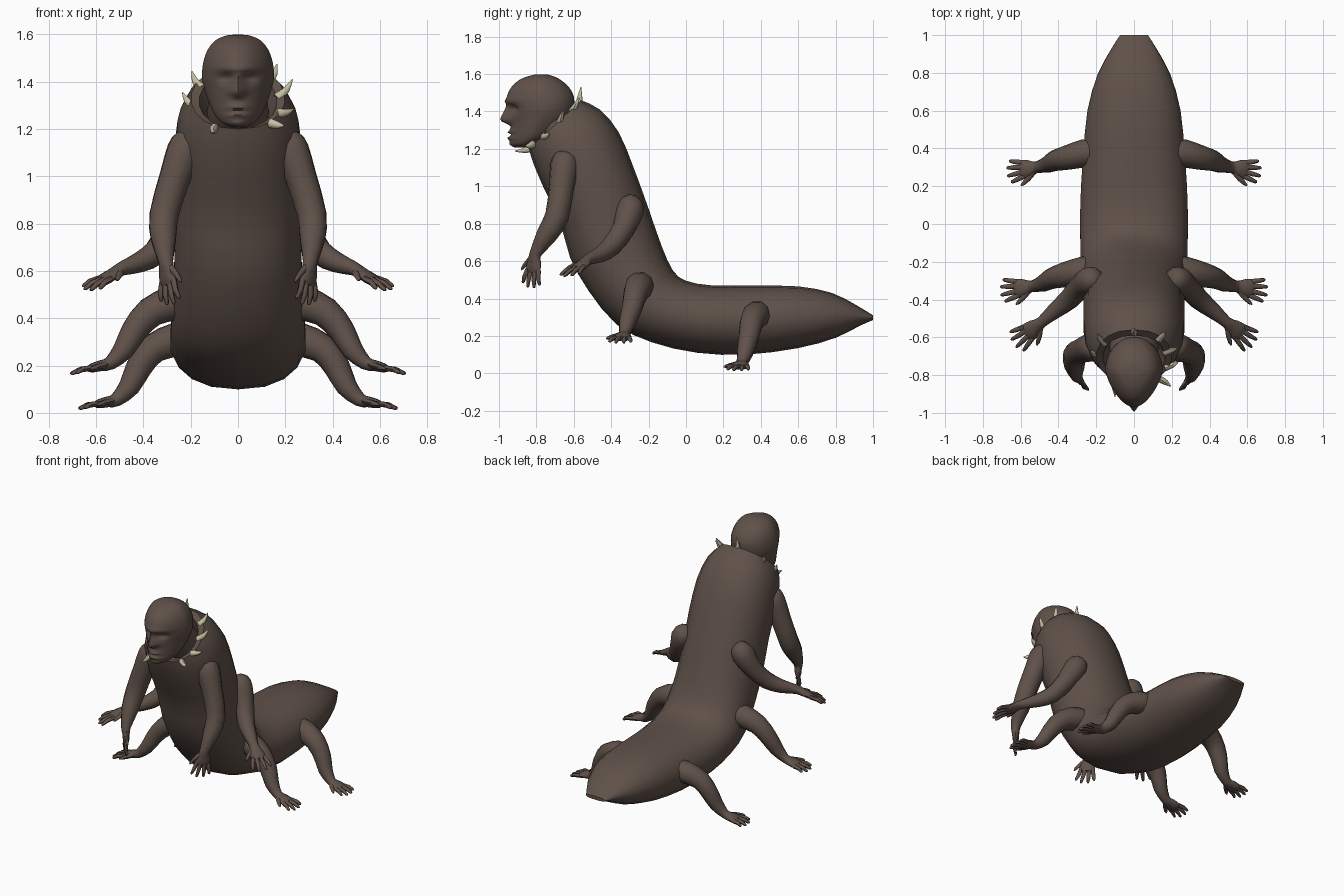
import bpy, bmesh, math
from mathutils import Vector

if "Cube" in bpy.data.objects:
    bpy.data.objects.remove(bpy.data.objects["Cube"])


def material(name, rgb):
    m = bpy.data.materials.new(name)
    m.diffuse_color = (*rgb, 1)
    m.use_nodes = True
    m.node_tree.nodes["Principled BSDF"].inputs["Base Color"].default_value = m.diffuse_color
    return m


SKIN = material("brown_skin", (0.115, 0.082, 0.067))
BONE = material("pale_bone", (0.56, 0.52, 0.36))


def spline(rows, steps):
    """Catmull-Rom interpolation of tuples of any length."""
    out = []
    for i in range(len(rows) - 1):
        a, b, c, d = (rows[max(i - 1, 0)], rows[i], rows[i + 1],
                      rows[min(i + 2, len(rows) - 1)])
        for k in range(steps):
            t = k / steps
            out.append(tuple(0.5 * (2 * q + (r - p) * t + (2 * p - 5 * q + 4 * r - s) * t * t
                                    + (3 * q - p - 3 * r + s) * t ** 3)
                             for p, q, r, s in zip(a, b, c, d)))
    out.append(tuple(rows[-1]))
    return out


def loft(bm, rings):
    """Skin closed rings of equal length and cap both ends."""
    vs = [[bm.verts.new(p) for p in ring] for ring in rings]
    n = len(vs[0])
    for a, b in zip(vs, vs[1:]):
        for i in range(n):
            j = (i + 1) % n
            bm.faces.new((a[i], a[j], b[j], b[i]))
    bm.faces.new(vs[0])
    bm.faces.new(vs[-1])


def tube(bm, rows, normal, sides=10, steps=2):
    """Tube along rows of x, y, z, half width, half thickness."""
    rows = spline(rows, steps)
    pts = [Vector(r[:3]) for r in rows]
    rings = []
    for i, r in enumerate(rows):
        t = (pts[min(i + 1, len(pts) - 1)] - pts[max(i - 1, 0)]).normalized()
        side = t.cross(normal).normalized()
        up = side.cross(t)
        rings.append([pts[i] + side * math.cos(a) * r[3] + up * math.sin(a) * r[4]
                      for a in (math.tau * k / sides for k in range(sides))])
    loft(bm, rings)


def finish(bm, name, mat, mirror=False, angle=45):
    if mirror:
        geo = bmesh.ops.duplicate(bm, geom=bm.verts[:] + bm.edges[:] + bm.faces[:])["geom"]
        for v in geo:
            if isinstance(v, bmesh.types.BMVert):
                v.co.x *= -1
    bmesh.ops.recalc_face_normals(bm, faces=bm.faces[:])
    me = bpy.data.meshes.new(name)
    bm.to_mesh(me)
    bm.free()
    me.materials.append(mat)
    ob = bpy.data.objects.new(name, me)
    bpy.context.collection.objects.link(ob)
    bpy.ops.object.select_all(action='DESELECT')
    bpy.context.view_layer.objects.active = ob
    ob.select_set(True)
    bpy.ops.object.shade_smooth_by_angle(angle=math.radians(angle))
    return ob


# Body: rows of back y, back z, belly y, belly z, half width
body_rows = [
    (1.00, .31, 1.00, .285, .075), (.91, .365, .93, .255, .125), (.78, .43, .80, .19, .195),
    (.60, .465, .60, .135, .25), (.35, .47, .32, .10, .275), (.14, .47, .06, .11, .288),
    (.00, .495, -.18, .165, .288), (-.07, .55, -.37, .26, .285), (-.13, .68, -.52, .44, .275),
    (-.20, .88, -.62, .62, .27), (-.28, 1.10, -.67, .80, .272), (-.36, 1.29, -.76, .99, .268),
    (-.46, 1.41, -.815, 1.12, .245), (-.56, 1.46, -.84, 1.20, .20),
]


def body_ring(by, bz, fy, fz, hw, sides=18):
    mid, half = Vector((0, (by + fy) / 2, (bz + fz) / 2)), Vector((0, (by - fy) / 2, (bz - fz) / 2))
    ring = []
    for k in range(sides):
        a = math.tau * k / sides
        c, s = math.cos(a), math.sin(a)
        ring.append(mid + half * c + Vector((math.copysign(abs(s) ** .85, s) * hw, 0, 0)))
    return ring


bm = bmesh.new()
rings = [body_ring(*r) for r in spline(body_rows, 2)]
# Collar lip turned in around the neck
rings += [body_ring(-.59, 1.43, -.82, 1.205, .165), body_ring(-.56, 1.35, -.74, 1.16, .13)]
loft(bm, rings)
finish(bm, "body", SKIN)

# Neck
bm = bmesh.new()
tube(bm, [(0, -.55, 1.18, .13, .12), (0, -.66, 1.28, .13, .12), (0, -.76, 1.38, .11, .11)],
     Vector((0, -.7, .7)).cross(Vector((1, 0, 0))), 16)
finish(bm, "neck", SKIN)

# Head: rows of z, face y, back y, half width
head_rows = [
    (1.208, -.915, -.85, .025), (1.225, -.935, -.80, .065), (1.26, -.94, -.72, .098),
    (1.31, -.938, -.66, .122), (1.37, -.94, -.615, .142), (1.42, -.948, -.60, .152),
    (1.48, -.957, -.60, .147), (1.535, -.93, -.63, .128), (1.575, -.88, -.68, .095),
    (1.595, -.82, -.73, .05), (1.599, -.79, -.76, .015),
]


def bell(v, centre, width):
    return math.exp(-((v - centre) / width) ** 2)


def face_relief(x, z):
    """Forward push for brow, nose, lips and chin, minus eye sockets."""
    nose_rise = min(max((1.45 - z) / .09, 0), 1) * min(max((z - 1.325) / .025, 0), 1)
    push = .055 * nose_rise * bell(x, 0, .014 + .014 * nose_rise)
    push += .014 * bell(z, 1.455, .014) * bell(x, 0, .09)
    push -= .028 * bell(abs(x), .05, .03) * bell(z, 1.415, .02)
    push += .016 * bell(x, 0, .04) * (bell(z, 1.29, .01) + bell(z, 1.258, .01))
    push -= .012 * bell(x, 0, .04) * bell(z, 1.274, .007)
    return push + .008 * bell(x, 0, .03) * bell(z, 1.225, .015)


bm = bmesh.new()
rings = []
for z, fy, by, hw in spline(head_rows, 5):
    ring = []
    for k in range(40):
        a = math.tau * k / 40
        c, s = math.cos(a), math.sin(a)
        x = hw * s * (1 - .22 * max(c, 0))
        y = (fy + by) / 2 + (fy - by) / 2 * c
        if c > 0:
            y -= face_relief(x, z) * min(1, c * 2)
        ring.append((x, y, z))
    rings.append(ring)
loft(bm, rings)
finish(bm, "head", SKIN, angle=60)


# Limbs: paths from shoulder to wrist with radius, then fingertip point
def limb_pair(name, path, tip, normal):
    bm = bmesh.new()
    normal = Vector(normal).normalized()
    wrist, tip = Vector(path[-1][:3]), Vector(tip)
    d = (tip - wrist).normalized()
    length = (tip - wrist).length
    side = d.cross(normal).normalized()
    if side.dot(Vector((-.3, -1, 0))) < 0:
        side = -side
    up = side.cross(d)
    if up.dot(normal) < 0:
        up = -up
    rows = [(*p, p[3]) for p in path]
    # Flattened palm continues the forearm
    rows += [(*(wrist + d * length * f), w, t)
             for f, w, t in ((.22, .043, .024), (.42, .05, .021), (.54, .044, .014))]
    tube(bm, rows, normal)
    # Four fingers and a thumb
    for s, reach in ((-1, .88), (-.35, .98), (.35, 1.0), (1, .92)):
        base = wrist + d * length * .46 + side * s * .037
        way = (d + side * s * .28).normalized()
        span = length * (reach - .46)
        tube(bm, [(*base, .014, .014), (*(base + way * span * .55 + up * .006), .0125, .0125),
                  (*(base + way * span * .92), .009, .009),
                  (*(base + way * span), .004, .004)], normal, 6, 1)
    base = wrist + d * length * .15 + side * .022
    way = (d * .75 + side * .75).normalized()
    tube(bm, [(*base, .018, .016), (*(base + way * .045), .014, .013),
              (*(base + way * .075 + d * .008), .010, .009),
              (*(base + way * .085 + d * .014), .004, .004)], normal, 6, 1)
    finish(bm, name, SKIN, mirror=True, angle=60)


limb_pair("upper_arms",
          [(.20, -.64, 1.185, .02), (.205, -.645, 1.165, .06), (.225, -.65, 1.11, .077),
           (.265, -.665, 1.0, .068), (.312, -.69, .84, .064), (.315, -.745, .74, .056),
           (.305, -.805, .64, .032)], (.285, -.83, .455), (.75, -.65, 0))
limb_pair("middle_arms",
          [(.20, -.285, .945, .02), (.21, -.29, .925, .055), (.235, -.30, .87, .075),
           (.285, -.335, .77, .062), (.345, -.40, .68, .055), (.42, -.46, .635, .043),
           (.49, -.52, .61, .03)], (.64, -.635, .52), (-.2, .1, 1))
limb_pair("front_legs",
          [(.20, -.24, .47, .07), (.27, -.25, .465, .077), (.37, -.27, .425, .066),
           (.44, -.29, .345, .055), (.485, -.315, .265, .045), (.54, -.33, .21, .03)],
          (.71, -.355, .165), (.1, 0, 1))
limb_pair("rear_legs",
          [(.20, .385, .32, .065), (.26, .375, .31, .074), (.36, .35, .27, .064),
           (.42, .335, .19, .055), (.46, .315, .11, .045), (.515, .30, .055, .03)],
          (.675, .275, .018), (.1, 0, 1))

# Bone spikes around the collar: base then tip
spikes = [
    ((0, -.575, 1.42), (0, -.562, 1.53)), ((.13, -.61, 1.40), (.165, -.57, 1.475)),
    ((.165, -.68, 1.33), (.23, -.655, 1.41)), ((.165, -.76, 1.265), (.235, -.73, 1.285)),
    ((.135, -.82, 1.225), (.195, -.86, 1.215)), ((-.155, -.63, 1.37), (-.195, -.58, 1.445)),
    ((-.18, -.70, 1.29), (-.235, -.67, 1.355)), ((-.10, -.81, 1.205), (-.10, -.915, 1.188)),
]
bm = bmesh.new()
for base, tip in spikes:
    base, tip = Vector(base), Vector(tip)
    mid = base.lerp(tip, .5) + Vector((base.x * .04, 0, -.004))
    tube(bm, [(*base, .021, .019), (*mid, .015, .014), (*tip, .002, .002)],
         Vector((.3, .8, .1)) if abs(base.x) > .05 and base.x > -.12 or base.x < -.12
         else Vector((1, .1, .1)), 8)
finish(bm, "collar_spikes", BONE)
